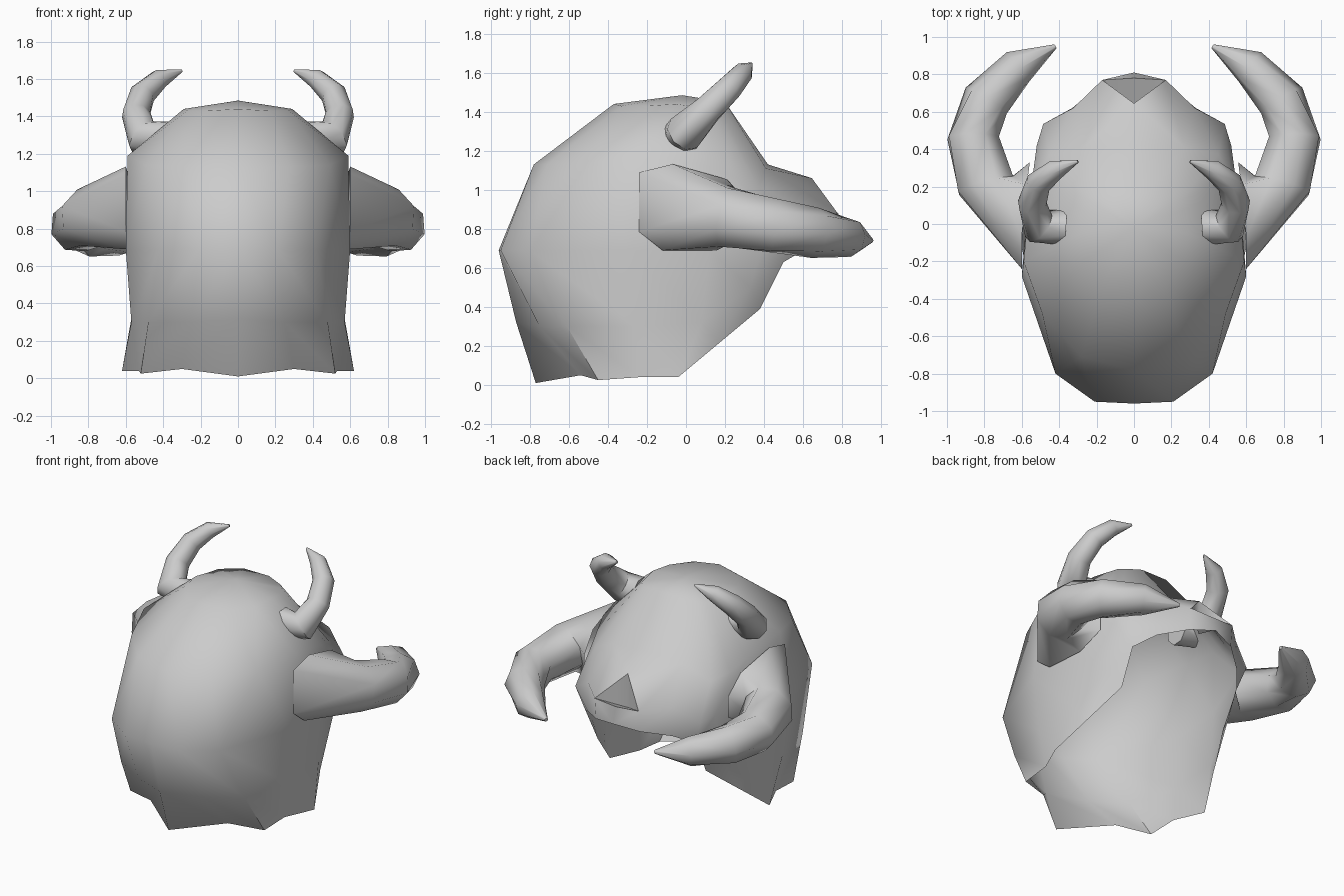
import bpy, bmesh, math
from mathutils import Vector

if "Cube" in bpy.data.objects:
    bpy.data.objects.remove(bpy.data.objects["Cube"])


def finish(name, bm, angle):
    bmesh.ops.recalc_face_normals(bm, faces=bm.faces)
    # make the open shells point outwards
    mid = sum((v.co for v in bm.verts), Vector()) / len(bm.verts)
    if name == "hood":
        mid = Vector((0.0, 0.0, 0.75))
    if sum(f.normal.dot(f.calc_center_median() - mid) for f in bm.faces) < 0:
        bmesh.ops.reverse_faces(bm, faces=bm.faces)
    me = bpy.data.meshes.new(name)
    bm.to_mesh(me)
    bm.free()
    ob = bpy.data.objects.new(name, me)
    bpy.context.collection.objects.link(ob)
    mod = ob.modifiers.new("mirror", 'MIRROR')
    mod.use_axis[0] = True
    mod.merge_threshold = 0.001
    bpy.ops.object.select_all(action='DESELECT')
    ob.select_set(True)
    bpy.context.view_layer.objects.active = ob
    bpy.ops.object.shade_smooth_by_angle(angle=math.radians(angle))


def horn(name, path, root=None, sides=8):
    """Tapered tube along a path of (x, y, z, radius); root maps an angle to the joint outline."""
    bm = bmesh.new()
    pts = [Vector(p[:3]) for p in path]
    rings = []
    for i, p in enumerate(pts):
        t = (pts[min(i + 1, len(pts) - 1)] - pts[max(i - 1, 0)]).normalized()
        u = t.cross(Vector((0.3, -0.4, 1))).normalized()
        w = u.cross(t)
        rings.append([bm.verts.new(p + path[i][3] * (
            u * math.cos(2 * math.pi * k / sides) + w * math.sin(2 * math.pi * k / sides)))
            for k in range(sides)])
    if root:
        offs = [v.co - pts[0] for v in rings[0]]
        rings.insert(0, [bm.verts.new(root(math.atan2(o.z, (o.y - o.x) * .7))) for o in offs])
    else:
        bm.faces.new(rings[0])
    for a, b in zip(rings, rings[1:]):
        for k in range(sides):
            n = (k + 1) % sides
            bm.faces.new((a[k], a[n], b[n], b[k]))
    bm.faces.new(rings[-1])
    finish(name, bm, 60)


def side_root(a):
    """Squarish outline where a large horn meets the side of the hood."""
    clamp = lambda v: max(-1, min(1, 1.45 * v))
    y = .045 + .285 * clamp(math.cos(a))
    z = .935 + .245 * clamp(math.sin(a))
    if math.sin(a) > 0.1:
        z -= .28 * (y + .24)
    return Vector((.60 - .13 * max(0, y), y, z))


# hood: columns run from crown to hem, from the back centre round to the cheek
columns = [
    [(0, -.37, 1.44), (0, -.78, 1.13), (0, -.96, .69), (0, -.87, .32), (0, -.77, .01)],
    [(.17, -.33, 1.43), (.28, -.71, 1.13), (.21, -.95, .69), (.25, -.75, .30), (.30, -.54, .05)],
    [(.27, -.20, 1.43), (.49, -.48, 1.14), (.42, -.80, .69), (.48, -.61, .30), (.52, -.45, .025)],
    [(.29, -.05, 1.44), (.59, -.20, 1.19), (.60, -.28, .69), (.57, -.26, .30), (.53, -.24, .04)],
    [(.28, .08, 1.42), (.56, .12, 1.12), (.56, .12, .69), (.57, .08, .32), (.62, -.04, .04)],
    [(.25, .13, 1.43), (.52, .25, 1.06), (.52, .42, .82), (.50, .33, .50), (.52, .17, .215)],
    [(.21, .17, 1.43), (.45, .37, 1.02), (.485, .535, .80), (.43, .50, .63), (.42, .38, .39)],
]
bm = bmesh.new()
V = lambda *p: bm.verts.new(p)
cols = [[V(*p) for p in c] for c in columns]
crown = V(0, -.02, 1.485)
for a, b in zip(cols, cols[1:]):
    bm.faces.new((crown, a[0], b[0]))
    for i in range(4):
        bm.faces.new((a[i], a[i + 1], b[i + 1], b[i]))

# face and snout, with a recessed triangular nose
cheek = cols[-1]
top, brow, jowl, lip_side = V(.1, .2, 1.45), V(.27, .41, 1.11), V(.325, .62, .90), V(.33, .62, .70)
top_c, brow_c = V(0, .2, 1.45), V(0, .42, 1.13)
nose, corner, pit = V(0, .645, 1.06), V(.17, .77, .89), V(0, .64, .82)
base_c, lip_c, lip = V(0, .78, .88), V(0, .81, .77), V(.17, .755, .74)
for f in ((crown, cheek[0], top), (crown, top, top_c),
          (top, top_c, brow_c, brow), (cheek[0], top, brow, cheek[1]),
          (cheek[1], brow, jowl, cheek[2]), (cheek[2], jowl, lip_side, cheek[3]),
          (brow, brow_c, nose), (brow, nose, corner), (brow, corner, jowl),
          (jowl, corner, lip, lip_side), (corner, base_c, lip_c, lip),
          (corner, pit, base_c), (corner, nose, pit)):
    bm.faces.new(f)
finish("hood", bm, 50)

# large side horns curling forward
horn("large_horns", [(.79, .205, .86, .165), (.86, .46, .815, .145), (.79, .66, .78, .13),
                     (.62, .84, .755, .10), (.42, .95, .74, .012)], side_root)

# small upper horns
horn("small_horns", [(.37, -.02, 1.28, .10), (.51, -.01, 1.29, .10), (.545, .11, 1.41, .078),
                     (.51, .22, 1.52, .07), (.42, .29, 1.60, .055), (.30, .335, 1.645, .008)])
